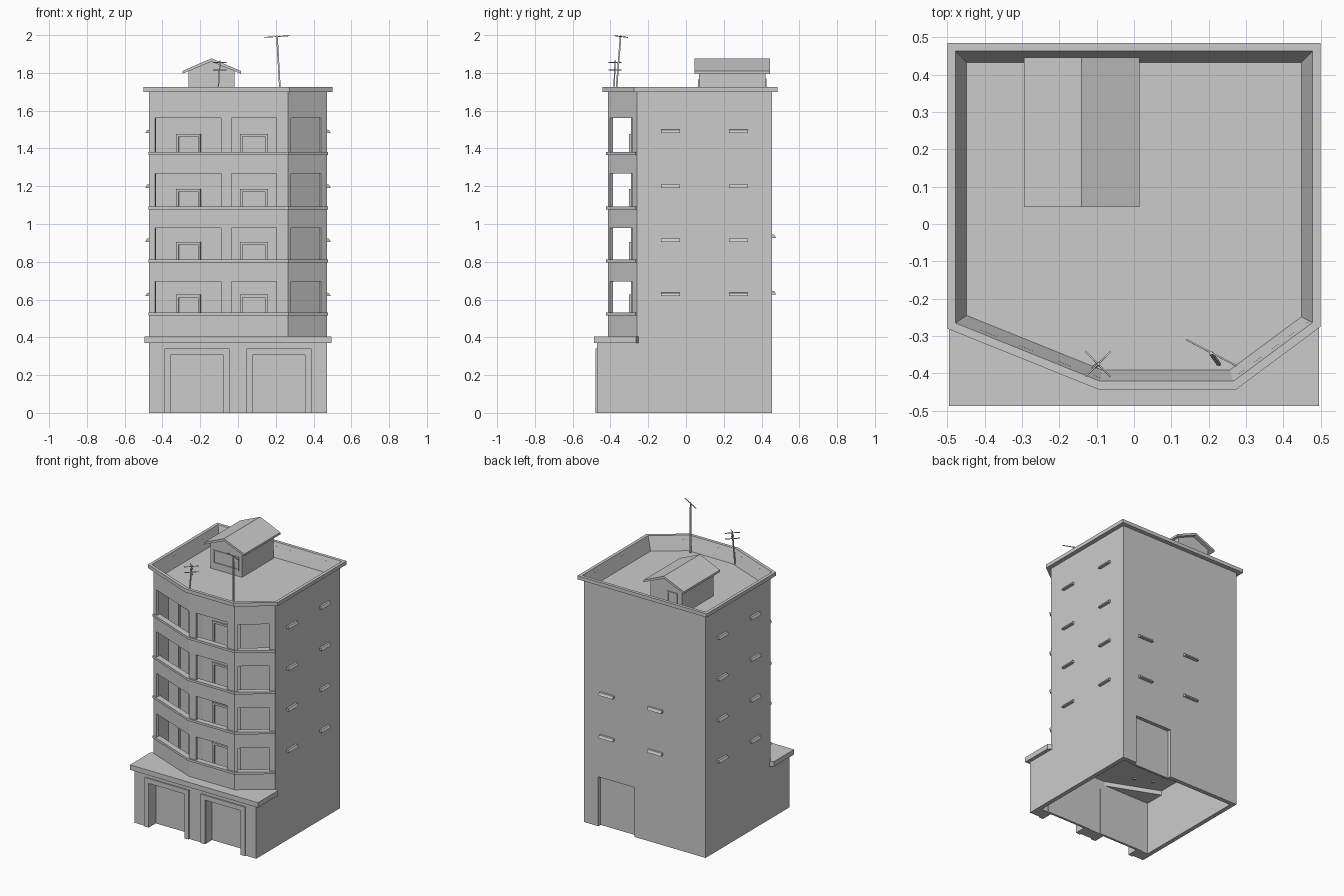
import bpy, bmesh
from mathutils import Vector

cube = bpy.data.objects.get("Cube")
if cube:
    bpy.data.objects.remove(cube, do_unlink=True)

COLOUR = (0.6, 0.6, 0.6, 1)
mat = bpy.data.materials.new("plain grey")
mat.use_nodes = True
mat.diffuse_color = COLOUR
mat.node_tree.nodes["Principled BSDF"].inputs["Base Color"].default_value = COLOUR


def finish(name, bm):
    bmesh.ops.recalc_face_normals(bm, faces=bm.faces)
    mesh = bpy.data.meshes.new(name)
    bm.to_mesh(mesh)
    bm.free()
    mesh.materials.append(mat)
    bpy.context.collection.objects.link(bpy.data.objects.new(name, mesh))


def extrude(bm, pts, vec):
    """Closed solid from an outline swept along vec."""
    a = [bm.verts.new(p) for p in pts]
    b = [bm.verts.new(Vector(p) + Vector(vec)) for p in pts]
    bm.faces.new(a)
    bm.faces.new(b[::-1])
    for i in range(len(a)):
        j = (i + 1) % len(a)
        bm.faces.new((a[i], b[i], b[j], a[j]))


def prism(bm, pts, z0, z1):
    extrude(bm, [(x, y, z0) for x, y in pts], (0, 0, z1 - z0))


def offset(pts, d, closed=False):
    """Mitred offset to the left of the path."""
    pts = [Vector(p) for p in pts]
    n, out = len(pts), []
    for i, p in enumerate(pts):
        dirs = []
        if closed or i > 0:
            dirs.append((p - pts[i - 1]).normalized())
        if closed or i < n - 1:
            dirs.append((pts[(i + 1) % n] - p).normalized())
        norms = [Vector((-v.y, v.x)) for v in dirs]
        m = sum(norms, Vector((0, 0))).normalized()
        out.append(p + m * d / m.dot(norms[0]))
    return out


def wall(bm, pts, z0, z1, t=0.02):
    prism(bm, [Vector(p) for p in pts] + offset(pts, t)[::-1], z0, z1)


def frame(bm, a, b, z0, z1, w, t):
    """Two jambs and a lintel standing out from a wall line."""
    a, b = Vector(a), Vector(b)
    u = (b - a).normalized() * w
    wall(bm, [a, a + u], z0, z1, t)
    wall(bm, [b - u, b], z0, z1, t)
    wall(bm, [a + u, b - u], z1 - w, z1, t)


def rod(bm, a, b, r):
    a, b = Vector(a), Vector(b)
    d = (b - a).normalized()
    s = d.orthogonal().normalized() * r
    t = d.cross(s)
    extrude(bm, [a + s, a + t, a - s, a - t], b - a)


# Plan of the tower, anticlockwise from the front left corner
W, BACK, POD = 0.47, 0.455, -0.47
FRONT = [(-W, -0.26), (-0.09, -0.413), (0.264, -0.413), (W, -0.26)]
OUTLINE = FRONT + [(W, BACK), (-W, BACK)]
RAIL_TOPS = [0.53, 0.81, 1.09, 1.38]
OPEN_TOPS = [0.695, 0.978, 1.268, 1.56]
PODIUM_TOP = 0.37


def on_front(x):
    """Point of the faceted front at a given x."""
    for (ax, ay), (bx, by) in zip(FRONT, FRONT[1:]):
        if ax <= x <= bx:
            return (x, ay + (by - ay) * (x - ax) / (bx - ax))


# Side and back walls, with the rear doorway
bm = bmesh.new()
wall(bm, [(W, -0.26), (W, BACK), (-W, BACK), (-W, -0.26)], 0.345, 1.56, 0.03)
wall(bm, [(W, POD), (W, BACK), (0.36, BACK)], 0, 0.345, 0.03)
wall(bm, [(0.08, BACK), (-W, BACK), (-W, POD)], 0, 0.345, 0.03)
finish("outer_walls", bm)

bm = bmesh.new()
wall(bm, [(0.37, BACK - 0.025), (0.07, BACK - 0.025)], 0, 0.36, 0.015)
finish("rear_door", bm)

# Podium front with two garage bays
bm = bmesh.new()
for x0, x1 in ((-W, -0.355), (-0.08, 0.08), (0.355, W)):
    wall(bm, [(x0, POD), (x1, POD)], 0, 0.31, 0.08)
wall(bm, [(-W, POD), (W, POD)], 0.31, PODIUM_TOP, 0.08)
for s in (-1, 1):
    wall(bm, [(s * W, POD), (s * W, -0.26)], 0.345, PODIUM_TOP, 0.03 * s)
finish("podium_front", bm)

for side, x0 in (("right", -0.388), ("left", 0.046)):
    bm = bmesh.new()
    frame(bm, (x0, POD - 0.009), (x0 + 0.342, POD - 0.009), 0, 0.342, 0.033, 0.012)
    finish(side + "_garage_frame", bm)
    bm = bmesh.new()
    wall(bm, [(x0, POD + 0.07), (x0 + 0.342, POD + 0.07)], 0, 0.33, 0.015)
    finish(side + "_garage_door", bm)

# Canopy slab over the podium, following the tower front
bm = bmesh.new()
inner = offset(FRONT, 0.015)
prism(bm, [(-0.495, -0.265), (-0.495, -0.487), (0.495, -0.487), (0.495, -0.265)]
      + inner[::-1], PODIUM_TOP, 0.405)
finish("podium_slab", bm)

# Balcony parapets, caps, floors and columns
parapets, caps, floors, columns = (bmesh.new() for _ in range(4))
starts = [PODIUM_TOP] + OPEN_TOPS[:3]
for start, rail, top in zip(starts, RAIL_TOPS, OPEN_TOPS):
    wall(parapets, FRONT, start, rail)
    wall(caps, offset(FRONT, -0.01), rail - 0.014, rail + 0.002, 0.04)
    floor_z = max(start, 0.4)
    prism(floors, offset(OUTLINE, 0.01, True), floor_z, floor_z + 0.02)
    for xs in ((-W, -0.44), (-0.09, -0.035), (0.205, 0.264, 0.28), (0.44, W)):
        wall(columns, [on_front(x) for x in xs], rail, top, 0.018)
finish("balcony_parapets", parapets)
finish("balcony_caps", caps)
finish("balcony_floors", floors)
finish("balcony_columns", columns)

# Recessed wall behind the balconies, with door frames
recess = offset(FRONT, 0.122)
recess[0], recess[-1] = Vector((-0.455, -0.133)), Vector((0.455, -0.112))
bm = bmesh.new()
wall(bm, recess, 0.4, 1.56)
finish("recessed_wall", bm)


def on_recess(x, a, b):
    return a.lerp(b, (x - a.x) / (b.x - a.x)) - Vector((0, 0.01))


bm = bmesh.new()
for start, rail in zip(starts, RAIL_TOPS):
    for x0, x1, k in ((-0.328, -0.2, 0), (0.01, 0.158, 1)):
        ends = [on_recess(x, recess[k], recess[k + 1]) for x in (x0, x1)]
        frame(bm, *ends, start + 0.02, rail + 0.096, 0.014, 0.015)
finish("balcony_door_frames", bm)

# Roof parapet with cornice and sloping inner face, as stacked rings
bm = bmesh.new()
rings = []
for d, z in ((0, 1.56), (0, 1.7), (-0.03, 1.7), (-0.03, 1.725),
             (-0.008, 1.725), (0.022, 1.63)):
    rings.append([bm.verts.new((x, y, z)) for x, y in offset(OUTLINE, d, True)])
for lo, hi in zip(rings, rings[1:]):
    for i in range(len(lo)):
        j = (i + 1) % len(lo)
        bm.faces.new((lo[i], lo[j], hi[j], hi[i]))
bm.faces.new(rings[0][::-1])
bm.faces.new(rings[-1])
finish("roof_and_cornice", bm)

# Window canopies on the sides and back
PROFILE = [(-0.005, 0.01), (0.012, 0.008), (0.021, -0.009), (-0.005, -0.009)]
bm = bmesh.new()
for s in (-1, 1):
    for z in (0.627, 0.915, 1.2, 1.49):
        for y in (-0.133, 0.227):
            extrude(bm, [(s * (W + o), y, z + h) for o, h in PROFILE], (0, 0.1, 0))
finish("side_window_canopies", bm)
bm = bmesh.new()
for z in (0.637, 0.935):
    for x in (-0.14, 0.235):
        extrude(bm, [(x, BACK + o, z + h) for o, h in PROFILE], (0.11, 0, 0))
finish("back_window_canopies", bm)

# Rooftop hut with gabled roof
X0, X1, MID = -0.263, -0.018, -0.14
bm = bmesh.new()
extrude(bm, [(X0, 0.07, 1.62), (X1, 0.07, 1.62), (X1, 0.07, 1.81),
             (MID, 0.07, 1.865), (X0, 0.07, 1.81)], (0, 0.35, 0))
finish("hut_walls", bm)
bm = bmesh.new()
extrude(bm, [(-0.295, 0.046, 1.795), (MID, 0.046, 1.86), (0.015, 0.046, 1.795),
             (0.015, 0.046, 1.81), (MID, 0.046, 1.877), (-0.295, 0.046, 1.81)], (0, 0.4, 0))
finish("hut_roof", bm)
bm = bmesh.new()
frame(bm, (-0.24, 0.064), (-0.04, 0.064), 1.68, 1.765, 0.01, 0.008)
wall(bm, [(-0.24, 0.064), (-0.04, 0.064)], 1.67, 1.68, 0.008)
finish("hut_window_frame", bm)
bm = bmesh.new()
frame(bm, (-0.15, 0.426), (-0.23, 0.426), 1.63, 1.77, 0.01, 0.008)
finish("hut_door_frame", bm)

# Aerials
bm = bmesh.new()
rod(bm, (-0.11, -0.385, 1.63), (-0.095, -0.375, 1.865), 0.005)
for z in (1.815, 1.855):
    for s in (-1, 1):
        rod(bm, (-0.13, -0.375 - 0.033 * s, z), (-0.063, -0.375 + 0.033 * s, z), 0.003)
finish("cross_aerial", bm)
bm = bmesh.new()
rod(bm, (0.227, -0.375, 1.63), (0.206, -0.346, 1.997), 0.006)
rod(bm, (0.14, -0.31, 1.988), (0.275, -0.38, 1.997), 0.003)
finish("tall_aerial", bm)
